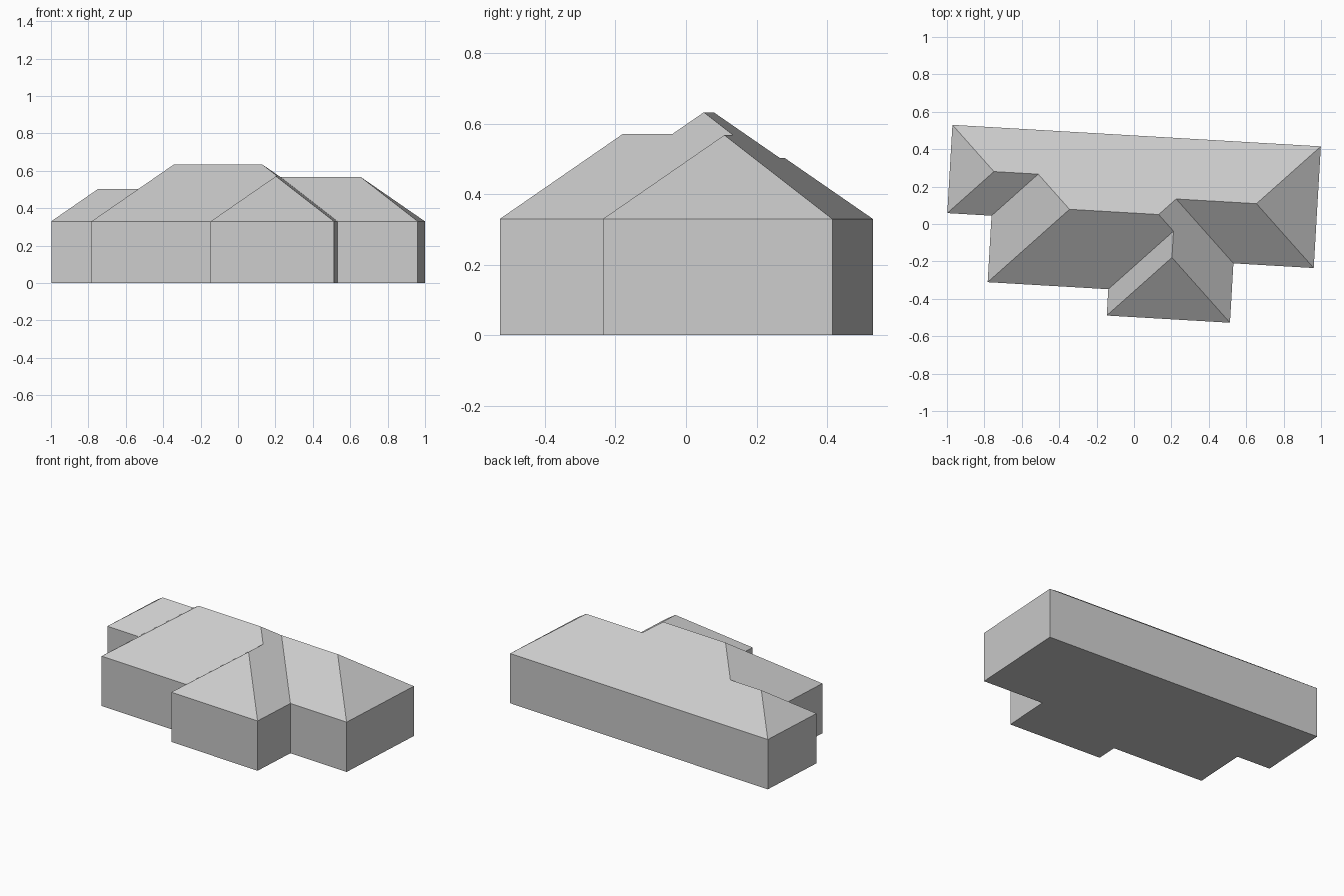
import bpy
import bmesh
import math
from mathutils import Matrix

cube = bpy.data.objects.get("Cube")
if cube:
    bpy.data.objects.remove(cube)

EAVE, PITCH = 0.33, 0.73
TURN = Matrix.Rotation(math.radians(-3.34), 4, "Z")   # house sits slightly skewed

# Wall lines of the house, before the skew
BACK, WEST, EAST = 0.4725, -1.0, 0.973
WEST_FRONT, MAIN_FRONT, PORCH_FRONT, EAST_FRONT = 0.0, -0.356, -0.497, -0.179
MAIN_WEST, PORCH_WEST, PORCH_EAST = -0.763, -0.117, 0.543

# Half spans of the four hipped wings
west_half = (BACK - WEST_FRONT) / 2
main_half = (BACK - MAIN_FRONT) / 2
east_half = (BACK - EAST_FRONT) / 2
porch_half = (PORCH_EAST - PORCH_WEST) / 2
porch_mid = PORCH_WEST + porch_half

corners = {
    "back_west": (WEST, BACK), "front_west": (WEST, WEST_FRONT),
    "west_nook": (MAIN_WEST, WEST_FRONT), "main_corner": (MAIN_WEST, MAIN_FRONT),
    "porch_nook": (PORCH_WEST, MAIN_FRONT), "porch_west": (PORCH_WEST, PORCH_FRONT),
    "porch_east": (PORCH_EAST, PORCH_FRONT), "east_nook": (PORCH_EAST, EAST_FRONT),
    "front_east": (EAST, EAST_FRONT), "back_east": (EAST, BACK),
}

# Ridge ends: x, y and distance in from the eaves
ridges = {
    "west_a": (WEST + west_half, BACK - west_half, west_half),
    "west_b": (MAIN_WEST + west_half, BACK - west_half, west_half),
    "main_a": (MAIN_WEST + main_half, BACK - main_half, main_half),
    "main_b": (PORCH_EAST - main_half, BACK - main_half, main_half),
    "east_a": (PORCH_EAST - east_half, BACK - east_half, east_half),
    "east_b": (EAST - east_half, BACK - east_half, east_half),
    "porch_a": (porch_mid, PORCH_FRONT + porch_half, porch_half),
    "porch_b": (porch_mid, MAIN_FRONT + porch_half, porch_half),
}

roof_planes = [
    "back_west back_east east_b east_a main_b main_a west_b west_a",
    "back_west west_a front_west",
    "front_west west_nook west_b west_a",
    "west_nook main_corner main_a west_b",
    "main_corner porch_nook porch_b main_b main_a",
    "porch_nook porch_west porch_a porch_b",
    "porch_west porch_east porch_a",
    "porch_east east_nook east_a main_b porch_b porch_a",
    "east_nook front_east east_b east_a",
    "front_east back_east east_b",
]

grey = bpy.data.materials.new("plain grey")
grey.use_nodes = True
grey.diffuse_color = (0.6, 0.6, 0.6, 1)
grey.node_tree.nodes["Principled BSDF"].inputs["Base Color"].default_value = (0.6, 0.6, 0.6, 1)


def finish(name, bm):
    bm.transform(TURN)
    mesh = bpy.data.meshes.new(name)
    bm.to_mesh(mesh)
    bm.free()
    mesh.materials.append(grey)
    bpy.context.collection.objects.link(bpy.data.objects.new(name, mesh))


# Walls and floor
bm = bmesh.new()
low = [bm.verts.new((x, y, 0)) for x, y in corners.values()]
high = [bm.verts.new((x, y, EAVE)) for x, y in corners.values()]
bm.faces.new(low[::-1])
for i in range(len(low)):
    j = (i + 1) % len(low)
    bm.faces.new((low[i], low[j], high[j], high[i]))
finish("walls", bm)

# Hipped roof
bm = bmesh.new()
points = {n: bm.verts.new((x, y, EAVE)) for n, (x, y) in corners.items()}
for n, (x, y, inset) in ridges.items():
    points[n] = bm.verts.new((x, y, EAVE + PITCH * inset))
for plane in roof_planes:
    face = bm.faces.new([points[n] for n in plane.split()])
    face.normal_update()
    if face.normal.z < 0:
        face.normal_flip()
finish("roof", bm)
